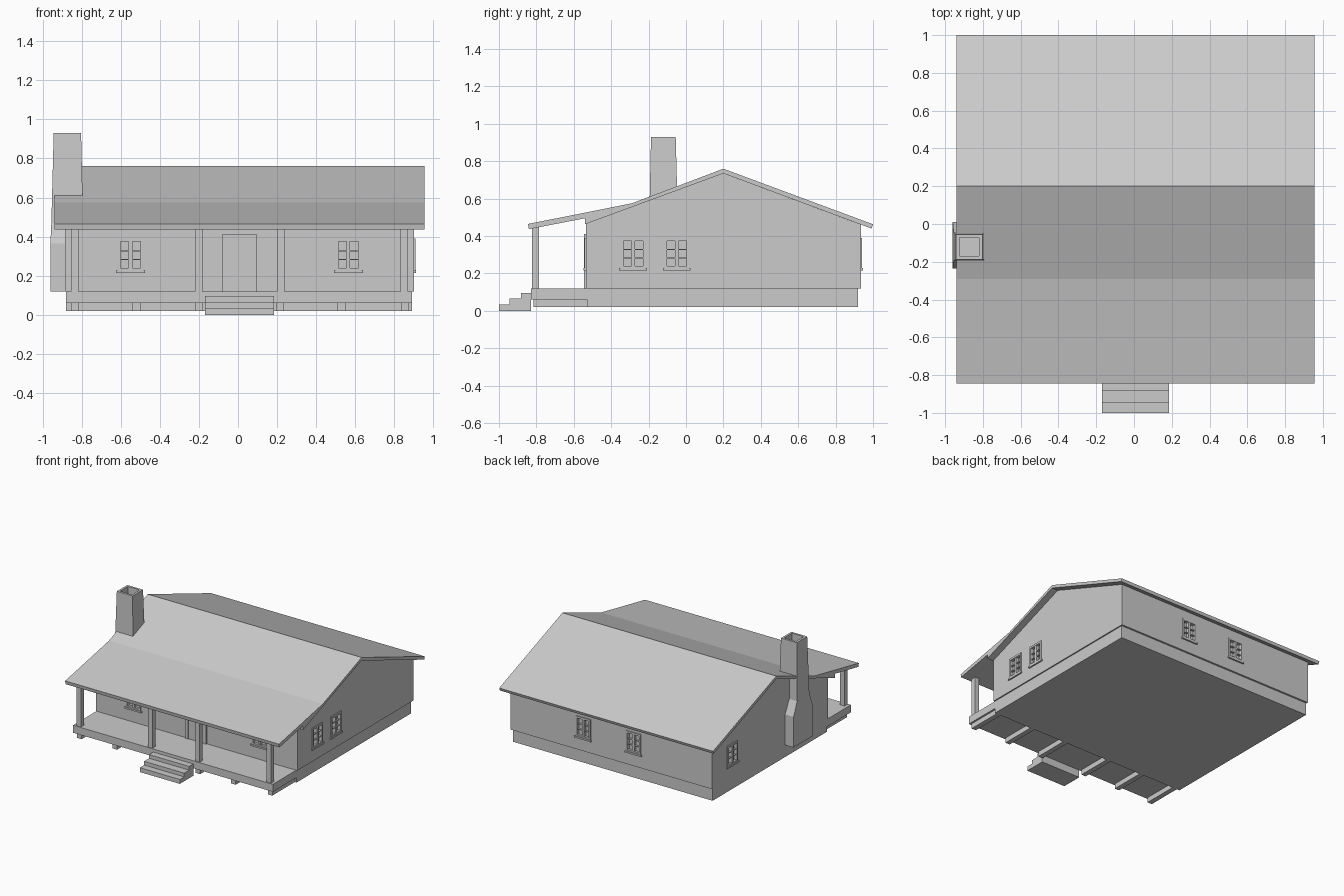
import bpy, bmesh
from math import radians
from mathutils import Matrix, Vector

if "Cube" in bpy.data.objects:
    bpy.data.objects.remove(bpy.data.objects["Cube"])


def finish(name, bm):
    bmesh.ops.recalc_face_normals(bm, faces=bm.faces)
    mesh = bpy.data.meshes.new(name)
    bm.to_mesh(mesh)
    bm.free()
    ob = bpy.data.objects.new(name, mesh)
    bpy.context.collection.objects.link(ob)
    return ob


def boxes(name, spans, matrix=Matrix()):
    """One object made of boxes given as (x0, x1, y0, y1, z0, z1)."""
    bm = bmesh.new()
    for x0, x1, y0, y1, z0, z1 in spans:
        m = Matrix.Translation(((x0 + x1) / 2, (y0 + y1) / 2, (z0 + z1) / 2))
        m = m @ Matrix.Diagonal((x1 - x0, y1 - y0, z1 - z0, 1))
        bmesh.ops.create_cube(bm, size=1, matrix=matrix @ m)
    return finish(name, bm)


def extrude_x(name, profile, x0, x1):
    """Extrude a (y, z) outline along x."""
    bm = bmesh.new()
    face = bm.faces.new([bm.verts.new((x0, y, z)) for y, z in profile])
    ext = bmesh.ops.extrude_face_region(bm, geom=[face])
    moved = [v for v in ext["geom"] if isinstance(v, bmesh.types.BMVert)]
    bmesh.ops.translate(bm, verts=moved, vec=Vector((x1 - x0, 0, 0)))
    return finish(name, bm)


# House body with gable ends, on a slightly inset foundation
walls = extrude_x("walls", [(-.535, .12), (.935, .12), (.935, .461),
                            (.2, .735), (-.535, .465)], -.885, .9)
boxes("foundation", [(-.88, .89, -.53, .92, .02, .12)])

# Roof: steep main gable running on into the shallower porch slope
extrude_x("roof", [(-.845, .465), (-.57, .519), (-.29, .575), (.2, .76),
                   (1, .463), (.992, .44), (.2, .735), (-.54, .463),
                   (-.54, .495), (-.84, .437)], -.94, .955)

# Porch deck, joists and posts
boxes("porch_deck", [(-.88, .89, -.83, -.53, .06, .12)])
boxes("porch_joists", [(x - .02, x + .02, -.815, -.53, .02, .06)
                       for x in (-.835, -.52, -.2, .215, .53, .855)])
for i, x in enumerate((-.835, -.2, .218, .85)):
    boxes(f"porch_post_{i + 1}", [(x - .019, x + .019, -.824, -.786, .12, .452)])

# Front steps
extrude_x("steps", [(-1, 0), (-1, .035), (-.945, .035), (-.945, .065),
                    (-.882, .065), (-.882, .095), (-.83, .095), (-.83, 0)],
          -.17, .185)

# Door with its frame
boxes("door", [(-.062, .078, -.54, -.53, .12, .396)])
boxes("door_frame", [(-.082, -.062, -.545, -.53, .12, .41),
                     (.078, .098, -.545, -.53, .12, .41),
                     (-.062, .078, -.545, -.53, .396, .41)])

# Windows: recessed openings, frame, glazing bars and sill
places = [("front_left", -.55, -.535, 0), ("front_right", .565, -.535, 0),
          ("right_front", .9, -.283, 90), ("right_rear", .9, -.05, 90),
          ("back_right", .255, .935, 180), ("back_left", -.19, .935, 180),
          ("left_rear", -.885, .68, -90)]
cutters = []
for name, x, y, angle in places:
    m = Matrix.Translation((x, y, 0)) @ Matrix.Rotation(radians(angle), 4, 'Z')
    cut = boxes("cutter_" + name, [(-.052, .052, -.05, .02, .236, .374)], m)
    cut.hide_render = True
    cut.hide_set(True)
    mod = walls.modifiers.new(name, 'BOOLEAN')
    mod.object = cut
    mod.solver = 'EXACT'
    boxes("window_" + name, [
        (-.066, -.052, -.007, .004, .226, .39),    # side casings
        (.052, .066, -.007, .004, .226, .39),
        (-.052, .052, -.007, .004, .374, .39),     # head
        (-.074, .074, -.012, .004, .215, .228),    # sill
        (-.052, .052, -.007, .004, .228, .24),     # bottom rail
        (-.009, .009, -.004, .02, .236, .374),     # centre post
        (-.052, .052, 0, .015, .28, .285),         # glazing bars
        (-.052, .052, 0, .015, .325, .33)], m)

# Chimney: wide base, sloped shoulders, tapering hollow stack
rings = [(-.96, -.8, -.235, .01, .12), (-.96, -.8, -.235, .01, .365),
         (-.955, -.792, -.197, -.043, .47), (-.943, -.803, -.187, -.055, .93),
         (-.925, -.82, -.17, -.072, .93), (-.925, -.82, -.17, -.072, .78)]
bm = bmesh.new()
loops = [[bm.verts.new(p) for p in ((a, c, z), (b, c, z), (b, d, z), (a, d, z))]
         for a, b, c, d, z in rings]
for lo, hi in zip(loops, loops[1:]):
    for i in range(4):
        j = (i + 1) % 4
        bm.faces.new((lo[i], lo[j], hi[j], hi[i]))
bm.faces.new(loops[0])
bm.faces.new(loops[-1])
finish("chimney", bm)
